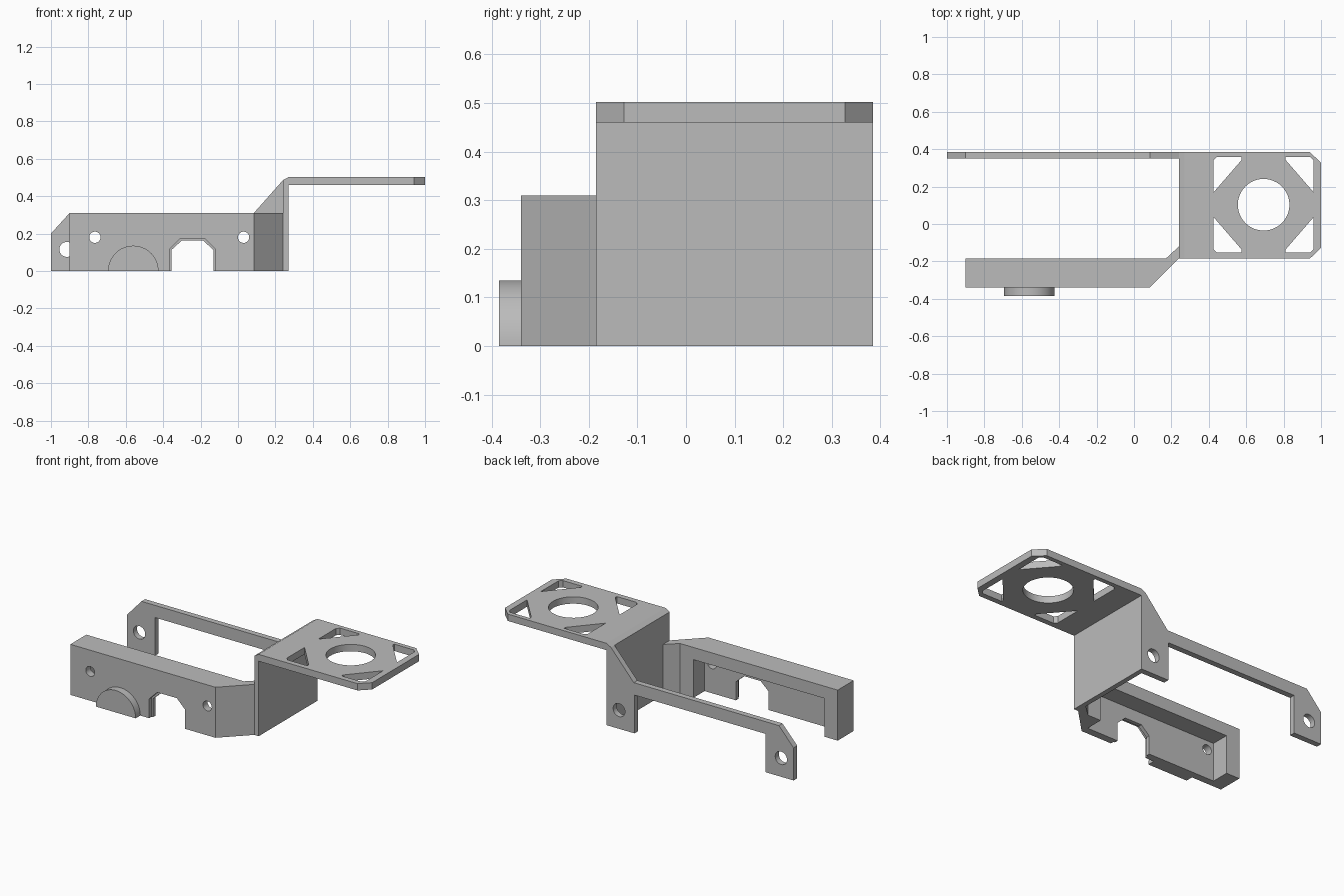
import bpy
import bmesh
from math import cos, sin, pi

cube = bpy.data.objects.get("Cube")
if cube:
    bpy.data.objects.remove(cube)

grey = bpy.data.materials.new("plain_grey")
grey.use_nodes = True
tone = (0.5, 0.5, 0.5, 1)
grey.diffuse_color = tone
grey.node_tree.nodes["Principled BSDF"].inputs["Base Color"].default_value = tone


def arc(cx, cy, r, turn=2 * pi, n=48):
    """Points around a circle, or along part of one."""
    count = n if turn == 2 * pi else n + 1
    return [(cx + r * cos(turn * i / n), cy + r * sin(turn * i / n)) for i in range(count)]


def plate(name, low, high, outline, holes=(), upright=True):
    """Extrude a pierced profile: upright along y (XZ profile), else along z (XY profile)."""
    curve = bpy.data.curves.new(name + "_profile", "CURVE")
    curve.dimensions = "2D"
    curve.fill_mode = "BOTH"
    curve.extrude = (high - low) / 2
    for loop in [outline, *holes]:
        spline = curve.splines.new("POLY")
        spline.points.add(len(loop) - 1)
        for point, (u, v) in zip(spline.points, loop):
            point.co = (u, v, 0, 1)
        spline.use_cyclic_u = True
    helper = bpy.data.objects.new(name + "_helper", curve)
    bpy.context.collection.objects.link(helper)
    graph = bpy.context.evaluated_depsgraph_get()
    mesh = bpy.data.meshes.new_from_object(helper.evaluated_get(graph))
    bpy.data.objects.remove(helper)

    # Weld the caps to the sides and place the part
    bm = bmesh.new()
    bm.from_mesh(mesh)
    bmesh.ops.remove_doubles(bm, verts=bm.verts, dist=0.0001)
    mid = (low + high) / 2
    for vert in bm.verts:
        x, y, z = vert.co
        vert.co = (x, mid - z, y) if upright else (x, y, mid + z)
    bmesh.ops.recalc_face_normals(bm, faces=bm.faces)
    bm.to_mesh(mesh)
    bm.free()
    mesh.name = name
    mesh.materials.clear()
    mesh.materials.append(grey)
    obj = bpy.data.objects.new(name, mesh)
    bpy.context.collection.objects.link(obj)
    bpy.ops.object.select_all(action="DESELECT")
    obj.select_set(True)
    bpy.context.view_layer.objects.active = obj
    bpy.ops.object.shade_smooth_by_angle(angle=pi / 7)
    return obj


TOP = 0.31
RAIL = 0.235
BACK, FRONT = 0.385, -0.185
CX, CY = 0.693, 0.103

# Raised platform: round opening and four triangular corner windows
window = [(0.117, 0.255), (0.25, 0.255), (0.267, 0.238), (0.267, 0.067), (0.117, 0.24)]
windows = [[(CX + sx * u, CY + sy * v) for u, v in window] for sx in (-1, 1) for sy in (-1, 1)]
plate("platform", 0.46, 0.502,
      [(0.27, FRONT), (0.94, FRONT), (1, -0.128), (1, 0.327), (0.94, BACK), (0.27, BACK)],
      [arc(CX, CY, 0.138)] + windows, upright=False)

# Wall carrying the platform
plate("upright_wall", FRONT, BACK, [(0.24, 0), (0.27, 0), (0.27, 0.502), (0.24, 0.485)])

# Back arm with a gusset and two drilled feet
plate("back_arm", 0.35, BACK,
      [(-1, 0), (-0.81, 0), (-0.81, RAIL), (0.08, RAIL), (0.08, 0), (0.24, 0),
       (0.24, 0.485), (0.085, TOP), (-0.9, TOP), (-1, 0.2)],
      [arc(-0.915, 0.115, 0.04), arc(0.185, 0.115, 0.04)])

# Front panel in two layers, so that the notch has a small step
for name, low, high, lip in (("front_panel", -0.34, -0.318, 0), ("front_panel_inner", -0.318, -0.295, 0.01)):
    left, right, peak = -0.365 + lip, -0.122 - lip, 0.173 - lip
    notch = [(left, 0), (left, 0.118 - lip / 2), (left + 0.055, peak),
             (right - 0.055, peak), (right, 0.118 - lip / 2), (right, 0)]
    plate(name, low, high, [(-0.9, 0), *notch, (0.08, 0), (0.08, TOP), (-0.9, TOP)],
          [arc(x, 0.18, 0.03) for x in (-0.765, 0.03)])

# Top rail and end foot behind the front panel
plate("front_rail", -0.295, FRONT,
      [(-0.9, 0), (-0.81, 0), (-0.81, RAIL), (0.08, RAIL), (0.08, TOP), (-0.9, TOP)])

# Angled block joining the front arm to the wall
plate("corner_block", 0, TOP,
      [(0.08, -0.34), (0.085, -0.34), (0.24, FRONT), (0.24, -0.12), (0.17, FRONT), (0.08, FRONT)],
      upright=False)

# Half-round boss on the front
plate("half_round_boss", -0.385, -0.34, arc(-0.56, 0, 0.135, pi, 32))
